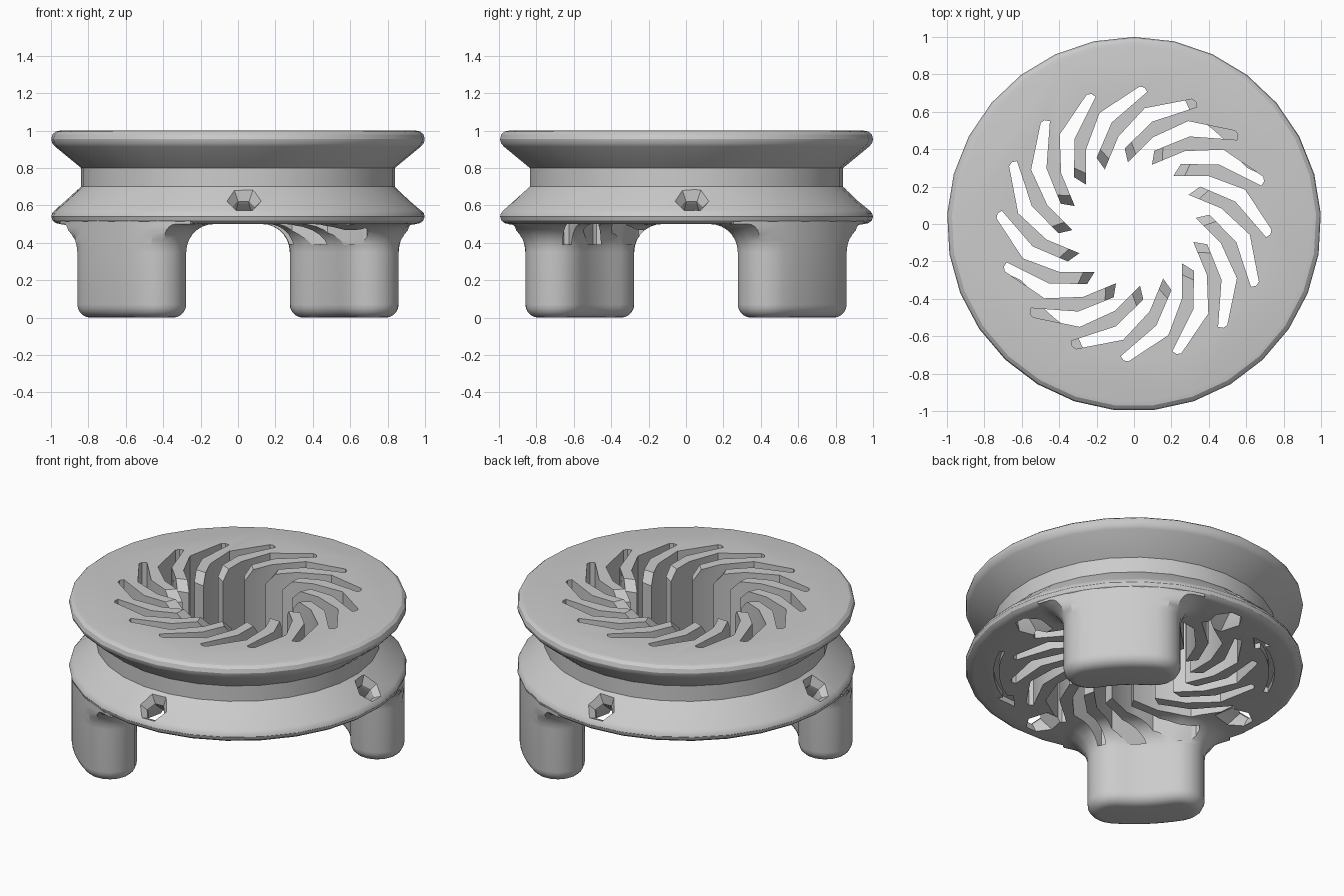
import bpy, bmesh
from math import sin, cos, pi, radians
from mathutils import Vector, Matrix

if "Cube" in bpy.data.objects:
    bpy.data.objects.remove(bpy.data.objects["Cube"])


def loft(name, sections):
    """Closed solid through a stack of outlines with equal point counts."""
    bm = bmesh.new()
    rings = [[bm.verts.new(p) for p in s] for s in sections]
    n = len(rings[0])
    for a, b in zip(rings, rings[1:]):
        for i in range(n):
            j = (i + 1) % n
            bm.faces.new((a[i], a[j], b[j], b[i]))
    bm.faces.new(rings[0][::-1])
    bm.faces.new(rings[-1])
    bmesh.ops.recalc_face_normals(bm, faces=bm.faces)
    me = bpy.data.meshes.new(name)
    bm.to_mesh(me)
    bm.free()
    ob = bpy.data.objects.new(name, me)
    bpy.context.collection.objects.link(ob)
    return ob


def combine(body, other, operation):
    other.hide_render = True
    bpy.context.view_layer.objects.active = body
    m = body.modifiers.new(operation, 'BOOLEAN')
    m.operation = operation
    m.solver = 'EXACT'
    m.object = other
    bpy.ops.object.modifier_apply(modifier=m.name)
    bpy.data.objects.remove(other)


def polar(r, a, z):
    return Vector((r * cos(a), r * sin(a), z))


# Grooved disc body: lathe profile (radius, height)
SEG = 29
profile = [(.95, .5), (.975, .505), (.993, .519), (1, .54), (.995, .558), (.98, .575),
           (.84, .70), (.84, .80), (.98, .915), (.995, .933), (1, .955), (.993, .98),
           (.975, .995), (.95, 1)]
body = loft("grooved_disc_stand",
            [[polar(r, pi / 2 + 2 * pi * i / SEG, z) for i in range(SEG)] for r, z in profile])


# Two opposite legs: curved capsule section, rounded foot, fillet at the top
def leg_ring(mid, off, z):
    R, rho, half = .825, .16 + off, .19 / .825
    pts = []
    for k in range(7):
        a = -half + 2 * half * k / 6
        pts.append(polar(R + rho, mid + a, z))
    for k in range(1, 8):
        t = pi * k / 8
        c = polar(R, mid + half, z)
        pts.append(c + Vector((cos(mid + half + t), sin(mid + half + t), 0)) * rho)
    for k in range(7):
        a = half - 2 * half * k / 6
        pts.append(polar(R - rho, mid + a, z))
    for k in range(1, 8):
        t = pi + pi * k / 8
        c = polar(R, mid - half, z)
        pts.append(c + Vector((cos(mid - half + t), sin(mid - half + t), 0)) * rho)
    for p in pts:
        r = p.xy.length
        if r > .986:
            p.xy *= .986 / r
    return pts


foot = [(-.07 + .07 * sin(t * pi / 10), .07 - .07 * cos(t * pi / 10)) for t in range(6)]
fillet = [(.15 - .15 * cos(t * pi / 14), .35 + .15 * sin(t * pi / 14)) for t in range(8)]
for mid in (45, 225):
    leg = loft("leg", [leg_ring(radians(mid), o, z) for o, z in foot + fillet + [(.15, .525)]])
    combine(body, leg, 'UNION')

# Central opening with sixteen bent vanes, inner vane tips chamfered
def vane_outline(tip_l, tip_r, z):
    unit = [(-.205, .68), (-.318, .455), (-.32, tip_l), (-.256, tip_r),
            (-.256, .40), (-.184, .594), (.03, .735), (.055, .73)]
    return [Matrix.Rotation(-2 * pi * k / 16, 3, 'Z') @ Vector((x, y, z))
            for k in range(16) for x, y in unit]


vane_cutter = loft("vane_cutter", [vane_outline(.25, .21, .39), vane_outline(.25, .21, .94),
                                   vane_outline(.30, .27, 1.0), vane_outline(.30, .27, 1.1)])
combine(body, vane_cutter, 'DIFFERENCE')

# Four tilted hexagonal screw holes, narrow in the middle
for k in range(4):
    az = radians(2 + 90 * k)
    axis = Vector((.6 * cos(az), .6 * sin(az), .8))
    side = Vector((-sin(az), cos(az), 0))
    up = axis.cross(side)
    centre = polar(.925, az, .63)
    rings = []
    for d, r in ((-.24, .12), (-.07, .06), (-.05, .06), (.04, .13)):
        rings.append([centre + axis * d + side * r * cos(i * pi / 3) + up * r * sin(i * pi / 3)
                      for i in range(6)])
    combine(body, loft("screw_hole_cutter", rings), 'DIFFERENCE')

# Shallow curved direction arrows under the disc
for mid in (-45, 135):
    def arrow(z):
        p = [(.83, 22 - 38 * i / 6) for i in range(7)]
        p += [(.865, -16), (.815, -25), (.765, -16)]
        p += [(.80, -16 + 38 * i / 6) for i in range(7)]
        return [polar(r, radians(mid + a), z) for r, a in p]
    combine(body, loft("arrow_cutter", [arrow(.46), arrow(.535)]), 'DIFFERENCE')

# Smooth shading with crisp edges
bpy.ops.object.select_all(action='DESELECT')
body.select_set(True)
bpy.context.view_layer.objects.active = body
bpy.ops.object.shade_smooth_by_angle(angle=radians(28))
